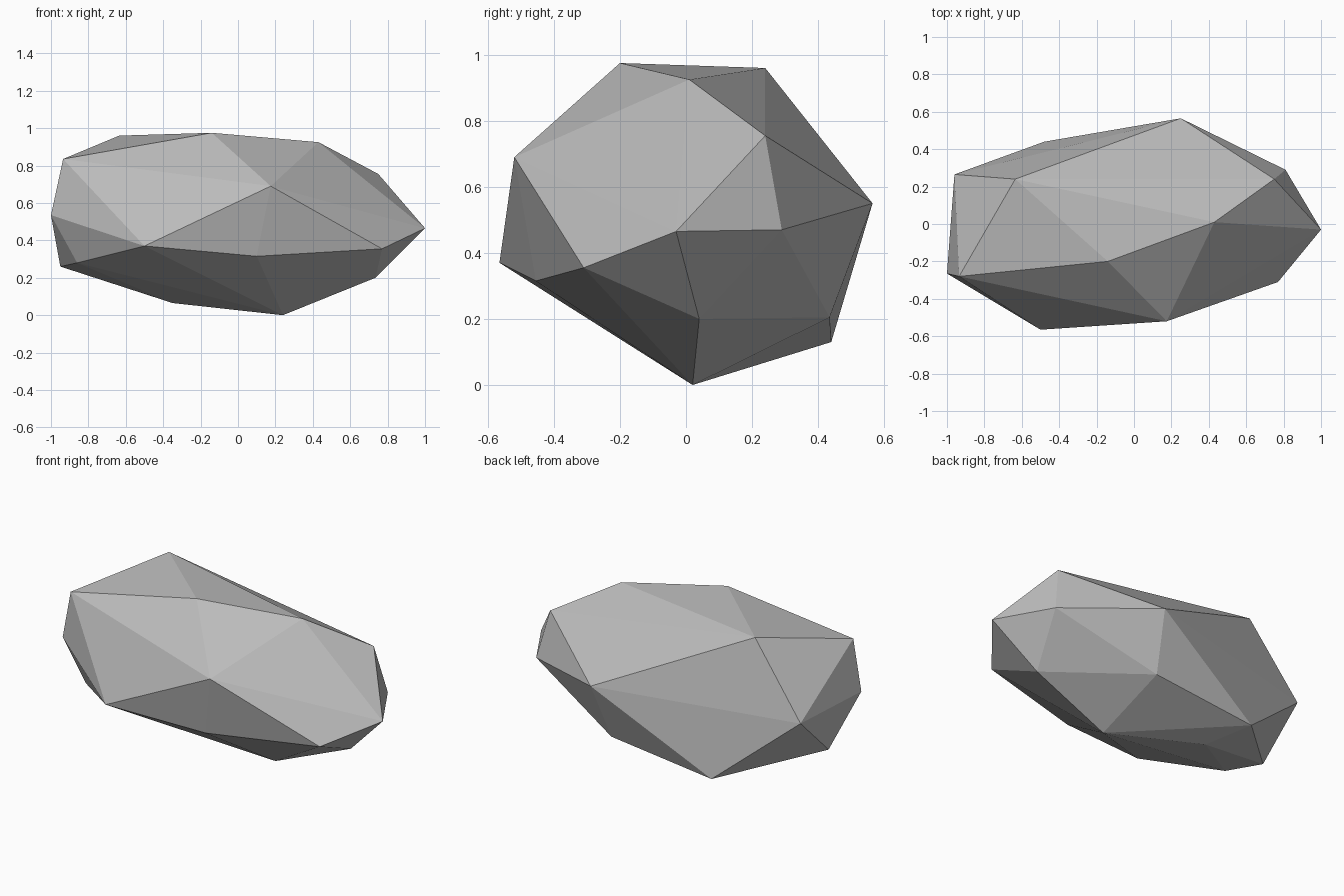
import bpy
import bmesh

# Remove only the default cube
default_cube = bpy.data.objects.get("Cube")
if default_cube:
    bpy.data.objects.remove(default_cube, do_unlink=True)


def flat_material(name, colour):
    material = bpy.data.materials.new(name)
    material.use_nodes = True
    material.diffuse_color = colour
    shader = next(n for n in material.node_tree.nodes if n.type == "BSDF_PRINCIPLED")
    shader.inputs["Base Color"].default_value = colour
    shader.inputs["Roughness"].default_value = 0.9
    return material


def faceted_hull(name, corners, material):
    """Wrap a convex, flat-faced shell around the corner points."""
    bm = bmesh.new()
    for corner in corners:
        bm.verts.new(corner)
    hull = bmesh.ops.convex_hull(bm, input=bm.verts[:])
    spare = {v for v in hull["geom_interior"] + hull["geom_unused"]
             if isinstance(v, bmesh.types.BMVert)}
    bmesh.ops.delete(bm, geom=list(spare), context="VERTS")
    bmesh.ops.recalc_face_normals(bm, faces=bm.faces[:])
    mesh = bpy.data.meshes.new(name)
    bm.to_mesh(mesh)
    bm.free()
    mesh.materials.append(material)
    for polygon in mesh.polygons:
        polygon.use_smooth = False
    rock = bpy.data.objects.new(name, mesh)
    bpy.context.scene.collection.objects.link(rock)
    return rock


# Upper ridge, running from the left end to the right end
crown = [(-.935, -.28, .835), (-.635, .24, .96), (-.14, -.2, .975),
         (.43, .01, .925), (.75, .24, .755)]

# Widest ring of corners around the middle
girdle = [(-1, -.265, .535), (-.5, -.565, .37), (.175, -.52, .69),
          (.77, -.31, .355), (1, -.03, .465), (.81, .29, .47),
          (.25, .565, .55), (-.96, .265, .53)]

# Underside corners, with the lowest touching the ground
base = [(-.86, -.24, .28), (-.95, -.02, .26), (.1, -.455, .315),
        (.735, .04, .2), (.24, .02, 0), (-.35, .2, .065),
        (-.48, .44, .13), (.2, .435, .205)]

stone_grey = flat_material("stone grey", (.5, .5, .5, 1))
faceted_hull("boulder", crown + girdle + base, stone_grey)
